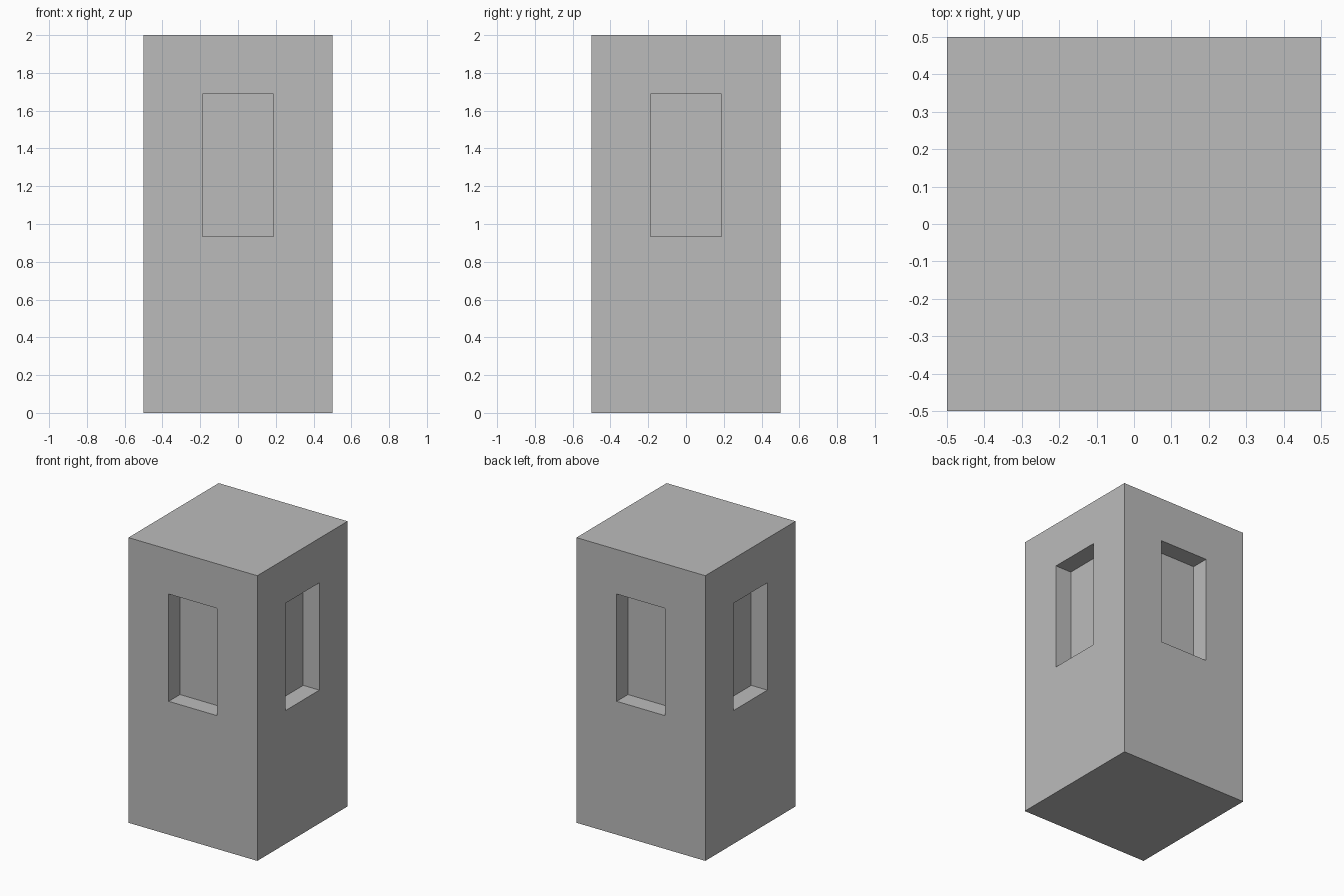
import bpy
import bmesh
from mathutils import Matrix, Vector

old = bpy.data.objects.get("Cube")
if old:
    bpy.data.objects.remove(old, do_unlink=True)

MARGIN = 0.3125      # wall left beside and above each window
SILL = 0.935         # height of the window sill
DEPTH = 0.125        # depth of the window recess

# Plain grey stone
stone = bpy.data.materials.new("grey stone")
stone.use_nodes = True
colour = (0.5, 0.5, 0.5, 1)
stone.diffuse_color = colour
stone.node_tree.nodes["Principled BSDF"].inputs["Base Color"].default_value = colour

# Tower block standing on the ground
bm = bmesh.new()
bmesh.ops.create_cube(bm, size=1, matrix=Matrix.Translation((0, 0, 1)) @ Matrix.Diagonal((1, 1, 2, 1)))
bm.normal_update()

# One recessed window in each wall
walls = [f for f in bm.faces if abs(f.normal.z) < 0.5]
for wall in walls:
    inward = -wall.normal.copy() * DEPTH
    bmesh.ops.inset_individual(bm, faces=[wall], thickness=MARGIN, use_even_offset=True)
    for v in wall.verts:
        if v.co.z < 1:
            v.co.z = SILL
    back = bmesh.ops.extrude_discrete_faces(bm, faces=[wall])["faces"][0]
    bmesh.ops.translate(bm, verts=back.verts, vec=Vector(inward))

bmesh.ops.recalc_face_normals(bm, faces=bm.faces)
mesh = bpy.data.meshes.new("tower_block")
bm.to_mesh(mesh)
bm.free()
mesh.materials.append(stone)
tower = bpy.data.objects.new("tower_block", mesh)
bpy.context.collection.objects.link(tower)
